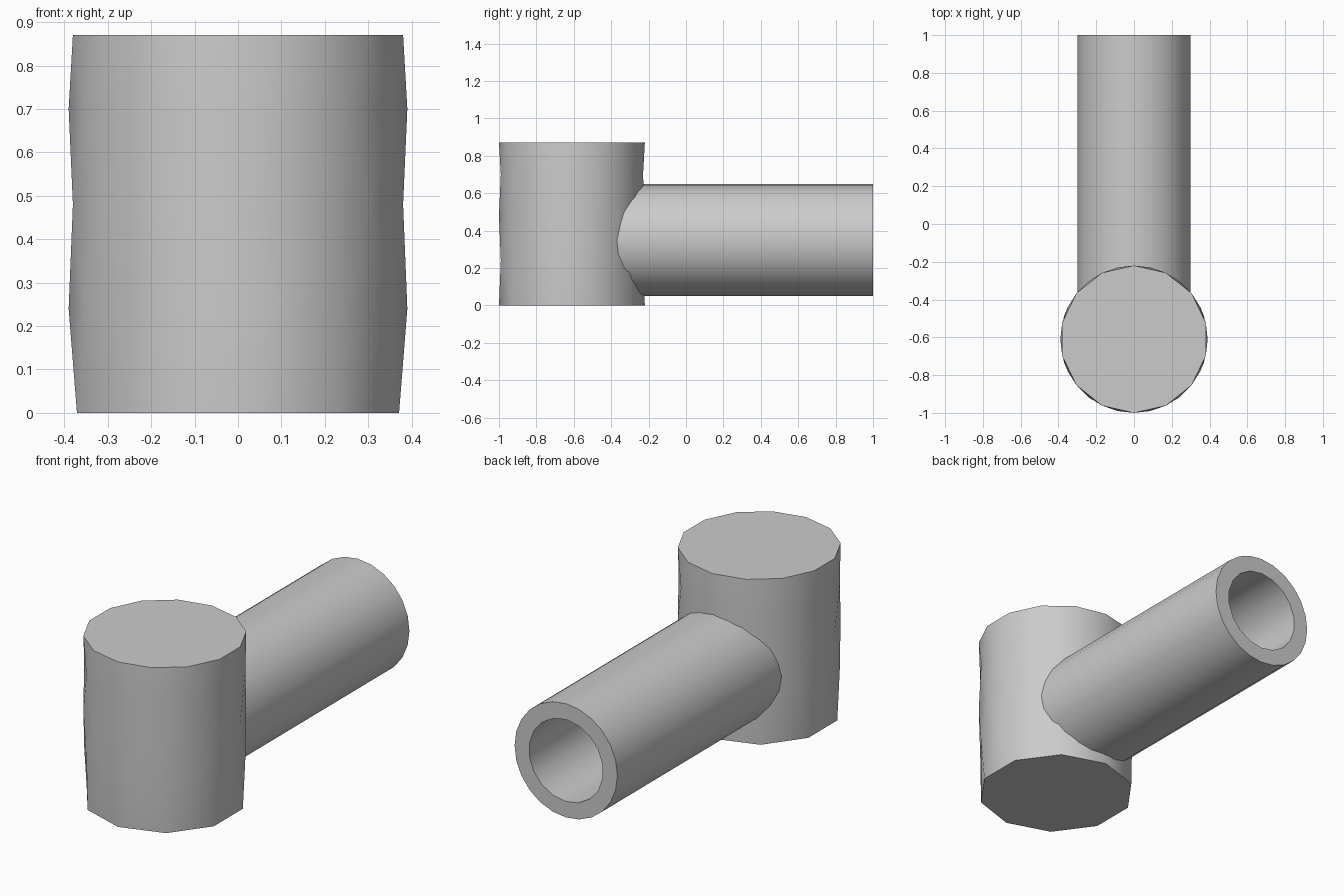
import bpy, bmesh
from math import sin, cos, pi, radians

cube = bpy.data.objects.get("Cube")
if cube:
    bpy.data.objects.remove(cube, do_unlink=True)

# Single plain grey material
grey = bpy.data.materials.new("plain grey")
grey.use_nodes = True
colour = (0.6, 0.6, 0.6, 1)
grey.diffuse_color = colour
bsdf = grey.node_tree.nodes["Principled BSDF"]
bsdf.inputs["Base Color"].default_value = colour
bsdf.inputs["Roughness"].default_value = 0.6


def add_ring(bm, place, radius, height, sides, shift=0.0):
    """Ring of vertices with their angles; shift is a fraction of one side."""
    ring = []
    for i in range(sides):
        a = 2 * pi * (i + shift) / sides
        p = place(radius * cos(a - pi / 2), radius * sin(a - pi / 2), height)
        ring.append((a, bm.verts.new(p)))
    return ring


def stitch(bm, low, high):
    """Join two rings with triangles, even when their side counts differ."""
    def at(ring, k):
        return ring[k % len(ring)][0] + 2 * pi * (k // len(ring))
    i = j = 0
    while i < len(low) or j < len(high):
        a, b = low[i % len(low)][1], high[j % len(high)][1]
        if j == len(high) or (i < len(low) and at(low, i + 1) <= at(high, j + 1)):
            i += 1
            bm.faces.new((a, low[i % len(low)][1], b))
        else:
            j += 1
            bm.faces.new((a, high[j % len(high)][1], b))


def finish(bm, name):
    bmesh.ops.recalc_face_normals(bm, faces=bm.faces)
    mesh = bpy.data.meshes.new(name)
    bm.to_mesh(mesh)
    bm.free()
    mesh.materials.append(grey)
    obj = bpy.data.objects.new(name, mesh)
    bpy.context.collection.objects.link(obj)
    bpy.ops.object.select_all(action="DESELECT")
    obj.select_set(True)
    bpy.context.view_layer.objects.active = obj
    bpy.ops.object.shade_smooth_by_angle(angle=radians(40))


# Upright solid cylinder, its coarse rings staggered from one to the next
bm = bmesh.new()
upright = lambda u, v, h: (u, v - 0.61, h)
levels = [(0, 10, 0), (0.24, 14, 0.5), (0.48, 14, 0), (0.7, 14, 0.5), (0.87, 14, 0)]
rings = [add_ring(bm, upright, 0.39, z, n, s) for z, n, s in levels]
for low, high in zip(rings, rings[1:]):
    stitch(bm, low, high)
for cap in (rings[0], rings[-1]):
    bm.faces.new([v for _, v in cap])
finish(bm, "upright_cylinder")

# Horizontal tube, open at the back and seated in the cylinder
bm = bmesh.new()
level = lambda u, v, h: (u, h, v + 0.35)
section = [(0.3, -0.5, 24), (0.3, 1, 24), (0.216, 1, 18), (0.216, -0.5, 18)]
rings = [add_ring(bm, level, r, y, n) for r, y, n in section]
for k, ring in enumerate(rings):
    stitch(bm, ring, rings[(k + 1) % len(rings)])
finish(bm, "horizontal_tube")
